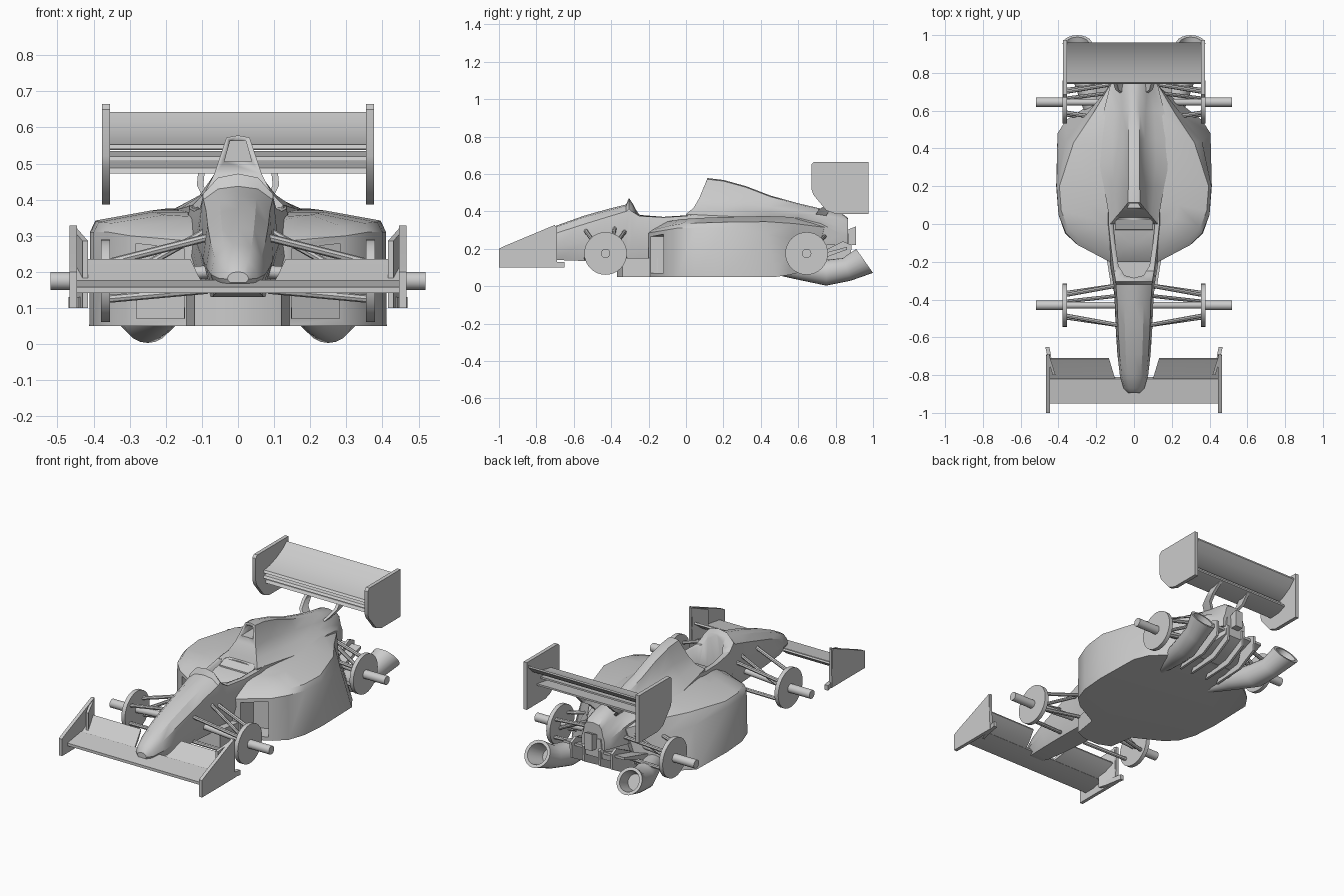
import bpy, bmesh, math
from mathutils import Vector


def skin(name, rings, mirror=False, inlet=None):
    """Bridge closed rings of points and cap both ends."""
    bm = bmesh.new()
    vs = [[bm.verts.new(p) for p in r] for r in rings]
    n = len(vs[0])
    grid = {}
    for k in range(len(vs) - 1):
        for i in range(n):
            j = (i + 1) % n
            grid[k, i] = bm.faces.new((vs[k][i], vs[k][j], vs[k + 1][j], vs[k + 1][i]))
    bm.faces.new(vs[0][::-1])
    bm.faces.new(vs[-1])
    bmesh.ops.recalc_face_normals(bm, faces=bm.faces)
    for key in inlet or []:                      # recessed openings
        f = grid[key]
        f.normal_update()
        bmesh.ops.inset_region(bm, faces=[f], thickness=0.03)
        d = -f.normal * 0.001
        f2 = bmesh.ops.extrude_discrete_faces(bm, faces=[f])['faces'][0]
        d = Vector((0, 0.12, 0))
        bmesh.ops.translate(bm, verts=f2.verts, vec=d)
    bmesh.ops.triangulate(bm, faces=[f for f in bm.faces if len(f.verts) > 4])
    me = bpy.data.meshes.new(name)
    bm.to_mesh(me)
    bm.free()
    ob = bpy.data.objects.new(name, me)
    bpy.context.collection.objects.link(ob)
    if mirror:
        m = ob.modifiers.new("mirror", 'MIRROR')
        m.use_mirror_merge = False
    bpy.context.view_layer.objects.active = ob
    ob.select_set(True)
    bpy.ops.object.shade_smooth_by_angle(angle=math.radians(32))
    ob.select_set(False)
    return ob


def both(half):
    """Full ring from a half outline that starts and ends on x = 0."""
    return half + [(-p[0],) + tuple(p[1:]) for p in half[-2:0:-1]]


def slab(name, prof, x0, x1, mirror=False):
    """Extrude a (y, z) profile along x."""
    return skin(name, [[(x, y, z) for y, z in prof] for x in (x0, x1)], mirror)


def rod(name, p, q, r, n=12):
    p, q = Vector(p), Vector(q)
    rot = (q - p).to_track_quat('Z', 'Y')
    circ = [rot @ Vector((r * math.cos(a), r * math.sin(a), 0))
            for a in (2 * math.pi * i / n for i in range(n))]
    return skin(name, [[c + v for v in circ] for c in (p, q)], True)


def cut(ob, cutter):
    m = ob.modifiers.new("cut", 'BOOLEAN')
    m.operation, m.solver, m.object = 'DIFFERENCE', 'EXACT', cutter
    bpy.context.view_layer.objects.active = ob
    bpy.ops.object.modifier_apply(modifier=m.name)
    bpy.data.objects.remove(cutter)


# nose and cockpit tub: y, bottom, shoulder, top, half width
tub = [(-.895, .17, .19, .2, .03), (-.87, .155, .21, .235, .055), (-.8, .145, .24, .275, .075),
       (-.69, .14, .285, .325, .088), (-.55, .135, .33, .375, .097), (-.42, .13, .37, .412, .102),
       (-.32, .13, .4, .437, .11), (-.305, .13, .415, .472, .112), (-.29, .13, .40, .45, .114),
       (-.25, .12, .375, .385, .122), (-.12, .1, .368, .375, .14), (0, .1, .375, .385, .155),
       (.06, .1, .385, .39, .155)]
nose = skin("nose_and_tub", [both([(0, y, b), (w * .7, y, b), (w, y, b + (s - b) * .5),
            (w * .87, y, s), (w * .5, y, t - (t - s) * .2), (0, y, t)]) for y, b, s, t, w in tub])
hole = both([(0, -.285), (.05, -.272), (.082, -.22), (.1, -.1), (.112, .02), (0, .02)])
cut(nose, skin("cockpit_cutter", [[(x, y, z) for x, y in hole] for z in (.2, .6)]))
slab("seat_back", [(-.1, .19), (-.05, .33), (-.01, .33), (-.01, .19)], -.085, .085)
slab("headrest", [(-.035, .3), (-.03, .36), (.03, .385), (.03, .3)], -.1, .1)

# engine cover with airbox: base y, top y, top z, top w, mid w, mid z, base w, base z
cover = [(0, .115, .578, .032, .066, .47, .125, .385), (.2, .2, .568, .03, .06, .47, .16, .375),
         (.32, .32, .535, .029, .058, .45, .185, .37), (.45, .45, .485, .029, .058, .425, .18, .37),
         (.6, .6, .443, .03, .062, .4, .16, .365), (.72, .72, .415, .032, .07, .385, .13, .335),
         (.83, .83, .392, .04, .06, .36, .09, .28), (.865, .865, .365, .04, .055, .34, .075, .27)]
rings = []
for yb, yt, zt, wt, wm, zm, wb, zb in cover:
    half = [(0, .22), (wb, .22), (wb, zb), (wm * .55 + wb * .45, zb + (zm - zb) * .4),
            (wm, zm), (wt, zt - .006), (0, zt)]
    rings.append(both([(x, yb + (yt - yb) * max(0, min(1, (z - zb) / (zt - zb))) ** .6, z)
                       for x, z in half]))
engine = skin("engine_cover", rings)
trap = [(-.038, .505), (.038, .505), (.022, .562), (-.022, .562)]
cut(engine, skin("airbox_cutter", [[(x, y, z) for x, z in trap] for y in (-.05, .2)]))

# sidepods: stacked plan outlines from floor to shoulder to deck
floor = [(0, -.2, .05), (.13, -.2, .05), (.3, -.11, .05), (.365, -.05, .05), (.4, .05, .05),
         (.412, .2, .05), (.405, .48, .05), (.36, .55, .06), (.16, .68, .09), (0, .68, .09)]
waist = [(0, -.2, .285), (.13, -.2, .285), (.3, -.11, .3), (.36, -.05, .31), (.4, .05, .31),
         (.41, .2, .31), (.36, .44, .28), (.26, .57, .25), (.14, .72, .24), (0, .74, .24)]
shoulder = [(0, -.18, .3), (.13, -.18, .3), (.29, -.08, .325), (.35, -.02, .335), (.385, .07, .338),
            (.395, .2, .342), (.32, .43, .345), (.22, .58, .335), (.125, .74, .315), (0, .75, .315)]
deck = [(0, -.1, .345), (.13, -.1, .345), (.2, -.03, .358), (.22, .03, .362), (.235, .1, .366),
        (.24, .2, .37), (.2, .42, .375), (.16, .57, .37), (.1, .72, .34), (0, .73, .34)]
n = 2 * len(floor) - 2
skin("sidepods", [both(r) for r in (floor, waist, shoulder, deck)], inlet=[(0, 1), (0, n - 2)])
split = both([(0, -.37), (.045, -.37), (.12, -.34), (.15, -.15), (0, -.15)])
skin("floor_splitter", [[(x, y, z) for x, y in split] for z in (.05, .15)])

# gearbox, diffuser and tail light
gear = [(.6, .16, .08, .3), (.74, .13, .1, .3), (.87, .065, .17, .28)]
skin("gearbox", [[(-w, y, b), (w, y, b), (w * .8, y, t), (-w * .8, y, t)] for y, w, b, t in gear])
slab("diffuser_roof", [(.6, .1), (.86, .195), (.86, .21), (.6, .14)], -.2, .2)
for x in (.045, .125):
    slab("diffuser_strake", [(.56, .055), (.76, .065), (.88, .13), (.885, .22), (.84, .24), (.62, .13)],
         x, x + .014, True)
slab("tail_light", [(.86, .22), (.91, .22), (.91, .32), (.86, .3)], -.025, .025)

# exhaust nozzles: centre, radius, pitch in degrees
path = [(.17, .44, .1, .03, 0), (.21, .6, .09, .055, -3), (.25, .75, .072, .069, 0),
        (.277, .86, .09, .064, 20), (.3, .955, .135, .078, 35), (.3, .955, .135, .06, 35),
        (.278, .87, .09, .045, 25)]
rings = []
for x, y, z, r, p in path:
    p = math.radians(p)
    rings.append([(x + r * math.cos(a), y - r * math.sin(a) * math.sin(p),
                   z + r * math.sin(a) * math.cos(p)) for a in (math.tau * i / 20 for i in range(20))])
skin("exhaust_nozzle", rings, True)

# front wing
slab("front_wing_plane", [(-.95, .142), (-.95, .158), (-.82, .178), (-.81, .16), (-.88, .142)], -.45, .45)
flap = [(-.825, .168), (-.77, .2), (-.715, .235), (-.71, .225), (-.76, .185), (-.82, .158)]
skin("front_wing_flap", [[(.1 + (y + .82) * .3, y, z) for y, z in flap],
                         [(.45, y, z) for y, z in flap]], True)
slab("front_endplate", [(-1, .1), (-1, .2), (-.97, .215), (-.7, .328), (-.69, .1)], .446, .466, True)
skin("front_endplate_vane", [[(x, y, z) for x, y in ((.425, -.78), (.44, -.78), (.47, -.65), (.448, -.65))]
                             for z in (.1, .13)], True)
skin("front_endplate_fin", [[(.415, -.8, .1), (.415, -.8, .285), (.45, -.69, .325), (.45, -.69, .1)],
                            [(.43, -.8, .1), (.43, -.8, .285), (.465, -.69, .325), (.465, -.69, .1)]], True)

# rear wing
slab("rear_wing_plane", [(.74, .54), (.75, .552), (.8, .56), (.86, .58), (.92, .61), (.96, .642),
                         (.962, .632), (.92, .59), (.86, .555), (.8, .538)], -.36, .36)
slab("rear_wing_slat", [(.74, .508), (.75, .52), (.85, .535), (.85, .525), (.8, .508)], -.36, .36)
slab("rear_wing_beam", [(.76, .472), (.77, .488), (.88, .505), (.88, .495), (.83, .475)], -.36, .36)
slab("rear_endplate", [(.67, .65), (.685, .665), (.975, .665), (.975, .387), (.8, .387), (.75, .405),
                       (.68, .49), (.67, .52)], .354, .376, True)
pylon = [(.045, .71, .36), (.09, .74, .41), (.105, .79, .44), (.1, .84, .49)]
skin("rear_wing_pylon", [[(x - .009, y - .03, z), (x + .009, y - .03, z), (x + .009, y + .03, z),
                          (x - .009, y + .03, z)] for x, y, z in pylon], True)

# hubs, axles and suspension
for end, y, xi, dy, zi in (("front", -.43, .085, .105, .295), ("rear", .645, .12, .095, .265)):
    rod(end + "_brake_disc", (.355, y, .175), (.379, y, .175), .114, 32)
    rod(end + "_axle", (.37, y, .175), (.519, y, .175), .025, 16)
    rod(end + "_driveshaft", (xi, y, .2), (.36, y, .18), .018)
    for s in (-1, 1):
        rod(end + "_upper_arm", (xi, y + s * dy, zi), (.36, y + s * .055, .225), .011, 8)
        rod(end + "_lower_arm", (xi, y + s * dy, .15), (.36, y + s * .065, .125), .011, 8)
    rod(end + "_push_rod", (xi, y + .05, zi + .02), (.36, y + .02, .16), .01, 8)
